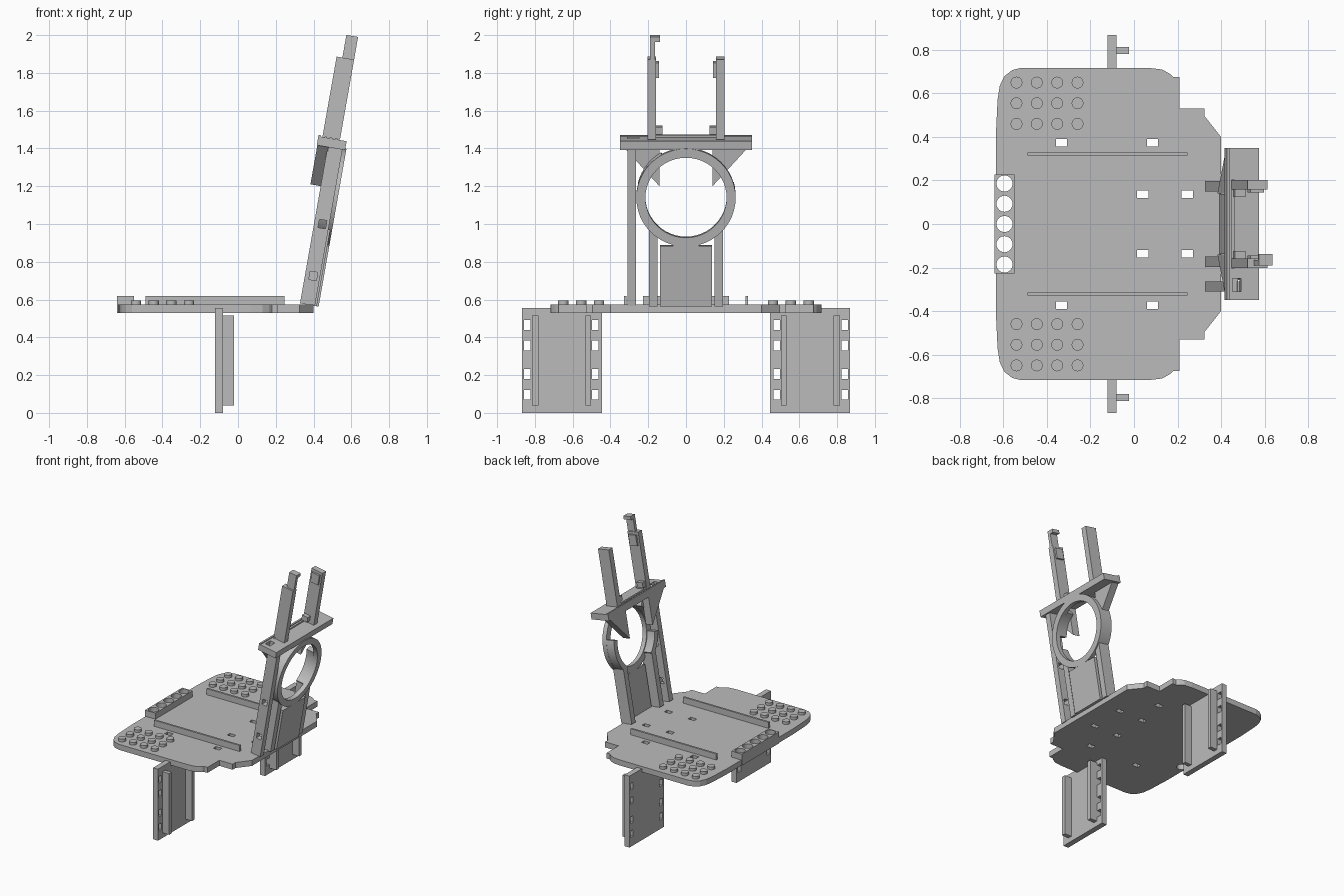
import bpy, bmesh
from math import radians, cos, sin
from mathutils import Matrix, Vector

if "Cube" in bpy.data.objects:
    bpy.data.objects.remove(bpy.data.objects["Cube"])

grey = bpy.data.materials.new("plain grey")
grey.use_nodes = True
grey.diffuse_color = (0.5, 0.5, 0.5, 1)
grey.node_tree.nodes["Principled BSDF"].inputs["Base Color"].default_value = (0.5, 0.5, 0.5, 1)

# The tower is built upright (x = depth, y = width, z = height), then leaned back
LEAN = Matrix.Translation((0.33, 0, 0.59)) @ Matrix.Rotation(radians(10), 4, 'Y')
FLAT = Matrix.Identity(4)


def solid(name, prisms, matrix=FLAT):
    """One object from several (outline, extrusion vector) prisms."""
    bm = bmesh.new()
    for outline, push in prisms:
        face = bm.faces.new([bm.verts.new(p) for p in outline])
        out = bmesh.ops.extrude_face_region(bm, geom=[face], use_keep_orig=True)
        top = [v for v in out["geom"] if isinstance(v, bmesh.types.BMVert)]
        bmesh.ops.translate(bm, verts=top, vec=Vector(push))
    bmesh.ops.recalc_face_normals(bm, faces=bm.faces)
    bm.transform(matrix)
    mesh = bpy.data.meshes.new(name)
    bm.to_mesh(mesh)
    bm.free()
    mesh.materials.append(grey)
    ob = bpy.data.objects.new(name, mesh)
    bpy.context.collection.objects.link(ob)
    return ob


def block(x, y, z):
    return ([(x[0], y[0], z[0]), (x[1], y[0], z[0]), (x[1], y[1], z[0]), (x[0], y[1], z[0])],
            (0, 0, z[1] - z[0]))


def disc(x, y, r, z, n=24):
    steps = [2 * radians(180) * i / n for i in range(n)]
    return [(x + r * cos(a), y + r * sin(a), z[0]) for a in steps], (0, 0, z[1] - z[0])


def upright_disc(r, x, z, n=48):
    steps = [2 * radians(180) * i / n for i in range(n)]
    return [(x[0], r * cos(a), z + r * sin(a)) for a in steps], (x[1] - x[0], 0, 0)


def arc(inner, outer, start, end, x, z, n=12):
    steps = [radians(start + (end - start) * i / n) for i in range(n + 1)]
    path = [(outer, a) for a in steps] + [(inner, a) for a in reversed(steps)]
    return [(x[0], r * cos(a), z + r * sin(a)) for r, a in path], (x[1] - x[0], 0, 0)


def flip(span, side):
    return tuple(sorted(side * v for v in span))


def cut(ob, prisms, matrix=FLAT):
    cutter = solid("cutter", prisms, matrix)
    cutter.hide_render = True
    mod = ob.modifiers.new("cut", 'BOOLEAN')
    mod.operation, mod.solver, mod.object = 'DIFFERENCE', 'EXACT', cutter
    bpy.context.view_layer.objects.active = ob
    bpy.ops.object.modifier_apply(modifier=mod.name)
    bpy.data.objects.remove(cutter)


def smooth(ob):
    bpy.ops.object.select_all(action='DESELECT')
    ob.select_set(True)
    bpy.context.view_layer.objects.active = ob
    bpy.ops.object.shade_smooth_by_angle(angle=radians(30))


SIDES = (-1, 1)
DECK = (0.53, 0.573)
bar_holes = [disc(-0.595, 0.093 * i, 0.037, (0.4, 0.8)) for i in range(-2, 3)]

# Base deck with stepped and rounded outline
half = [(0.4, 0.4), (0.325, 0.495), (0.325, 0.53), (0.21, 0.53), (0.21, 0.675), (0.18, 0.675),
        (0.165, 0.69), (0.13, 0.71), (0.07, 0.717), (-0.52, 0.717), (-0.56, 0.707),
        (-0.595, 0.68), (-0.617, 0.635), (-0.627, 0.57), (-0.635, 0.4)]
outline = half + [(x, -y) for x, y in reversed(half)]
deck = solid("base_deck", [([(x, y, DECK[0]) for x, y in outline], (0, 0, DECK[1] - DECK[0]))])
slots = []
for s in SIDES:
    for x in (-0.333, 0.085):
        slots.append(block((x - 0.026, x + 0.026), flip((0.355, 0.39), s), (0.4, 0.8)))
    for x in (0.04, 0.245):
        slots.append(block((x - 0.026, x + 0.026), flip((0.12, 0.153), s), (0.4, 0.8)))
cut(deck, slots + bar_holes)

# Front bar with five round holes
bar = solid("hole_bar", [block((-0.64, -0.55), (-0.228, 0.228), (0.53, 0.62))])
cut(bar, bar_holes)
smooth(bar)

for s, label in zip(SIDES, ("right", "left")):
    # Deck ridge and stud grid
    solid(label + "_ridge", [block((-0.49, 0.245), flip((0.314, 0.329), s), (0.57, 0.62))])
    studs = solid(label + "_studs", [disc(-0.54 + 0.0935 * i, s * (0.46 + 0.095 * j), 0.027, (0.57, 0.594))
                                     for i in range(4) for j in range(3)])
    smooth(studs)
    # Leg plate with ribs and rows of square holes
    leg = solid(label + "_leg", [block((-0.122, -0.08), flip((0.445, 0.868), s), (0, 0.555))])
    cut(leg, [block((-0.2, 0), flip(y, s), (z, z + 0.052))
              for y in ((0.462, 0.498), (0.822, 0.858)) for z in (0.07, 0.18, 0.33, 0.44)])
    solid(label + "_leg_ribs", [block((-0.081, -0.022), flip(y, s), (0.04, 0.515))
                                for y in ((0.503, 0.533), (0.782, 0.814))])
    # Short tower column
    solid(label + "_short_column", [block((0, 0.09), flip((0.15, 0.197), s), (-0.01, 0.41))], LEAN)
    # Triangular bracket under the crossbar
    tri = [(-0.055, s * 0.14, 0.62), (-0.055, s * 0.14, 0.83), (-0.055, s * 0.33, 0.83)]
    solid(label + "_bracket", [(tri, (0.06, 0, 0))], LEAN)
    # Upper post with inner clips
    solid(label + "_post", [block((-0.036, 0.058), flip((0.158, 0.203), s), (0.88, 1.31))], LEAN)
    solid(label + "_post_clips", [
        block((-0.03, 0.02), flip((0.125, 0.165), s), (0.9, 0.94)),
        block((-0.02, 0.045), flip((0.144, 0.16), s), (1.21, 1.29))], LEAN)

# Tall column with side windows
tall = solid("tall_column", [block((0, 0.08), (-0.31, -0.265), (-0.01, 0.835))], LEAN)
windows = [block((0.024, 0.064), (-0.4, -0.2), (z - 0.022, z + 0.022)) for z in (0.145, 0.424)]
cut(tall, windows, LEAN)

# Lower panel between the short columns
solid("tower_panel", [block((0.065, 0.1), (-0.138, 0.138), (-0.01, 0.315)),
                      block((0.07, 0.098), (-0.07, 0.07), (0.31, 0.335))], LEAN)

# Large ring with wall segments behind it
HUB = 0.575
ring = solid("large_ring", [upright_disc(0.263, (0.065, 0.1), HUB)], LEAN)
cut(ring, [upright_disc(0.215, (-0.1, 0.3), HUB)], LEAN)
smooth(ring)
walls = solid("ring_walls", [arc(0.222, 0.262, a, b, (0, 0.07), HUB)
                             for a, b in ((-50, 15), (120, 165), (190, 230))], LEAN)
smooth(walls)

# Crossbar with end hole and a low rail on top
cross = solid("crossbar", [block((-0.058, 0.094), (-0.35, 0.35), (0.83, 0.878))], LEAN)
cut(cross, [block((-0.03, 0.01), (-0.31, -0.25), (0.81, 0.95))], LEAN)
solid("crossbar_rail", [block((-0.036, -0.022), (-0.205, 0.205), (0.87, 0.89)),
                        block((-0.058, -0.045), (-0.35, 0.35), (0.87, 0.885))], LEAN)

# Hooked tip on the longer post
solid("post_tip", [block((-0.005, 0.058), (-0.19, -0.165), (1.3, 1.432)),
                   block((-0.005, 0.058), (-0.17, -0.138), (1.405, 1.432))], LEAN)
